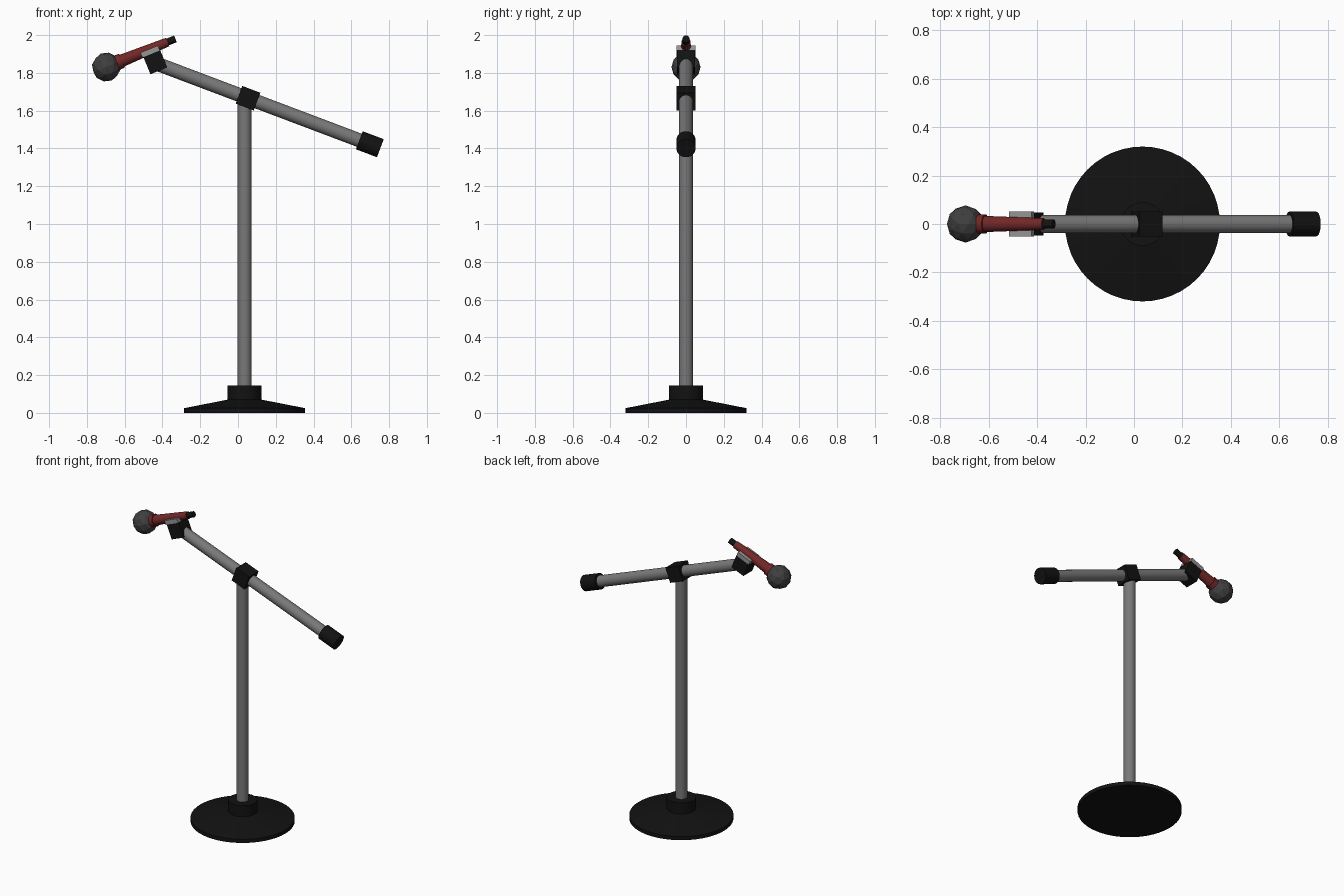
import bpy, bmesh, math
from mathutils import Vector, Matrix

if "Cube" in bpy.data.objects:
    bpy.data.objects.remove(bpy.data.objects["Cube"])


def material(name, r, g, b):
    m = bpy.data.materials.new(name)
    m.diffuse_color = (r, g, b, 1)
    m.use_nodes = True
    m.node_tree.nodes["Principled BSDF"].inputs["Base Color"].default_value = m.diffuse_color
    return m


BLACK = material("matte black", 0.006, 0.006, 0.006)
STEEL = material("grey steel", 0.19, 0.19, 0.19)
RED = material("dark red", 0.17, 0.02, 0.02)
MESH = material("charcoal", 0.05, 0.05, 0.05)
CLIP = material("light grey", 0.30, 0.30, 0.30)


def finish(name, bm, mat, smooth=False):
    bmesh.ops.recalc_face_normals(bm, faces=bm.faces[:])
    me = bpy.data.meshes.new(name)
    bm.to_mesh(me)
    bm.free()
    me.materials.append(mat)
    ob = bpy.data.objects.new(name, me)
    bpy.context.collection.objects.link(ob)
    if smooth:
        bpy.ops.object.select_all(action='DESELECT')
        ob.select_set(True)
        bpy.context.view_layer.objects.active = ob
        bpy.ops.object.shade_smooth_by_angle(angle=math.radians(30))
    return ob


def lathe(name, start, direction, profile, mat, n=32):
    """Closed solid of revolution; profile is (radius, distance along the axis)."""
    rot = Vector(direction).to_track_quat('Z', 'Y').to_matrix().to_4x4()
    mw = Matrix.Translation(start) @ rot
    bm = bmesh.new()
    rings = [[bm.verts.new(mw @ Vector((r * math.cos(a), r * math.sin(a), h)))
              for a in (2 * math.pi * i / n for i in range(n))] for r, h in profile]
    for lo, hi in zip(rings, rings[1:]):
        for i in range(n):
            j = (i + 1) % n
            bm.faces.new((lo[i], lo[j], hi[j], hi[i]))
    bm.faces.new(rings[0][::-1])
    bm.faces.new(rings[-1])
    return finish(name, bm, mat, True)


def box(name, centre, size, tilt, mat):
    """Box turned about y so that its local x rises by tilt."""
    bm = bmesh.new()
    mw = Matrix.Translation(centre) @ Matrix.Rotation(-tilt, 4, 'Y') @ Matrix.Diagonal((*size, 1))
    bmesh.ops.create_cube(bm, size=1, matrix=mw)
    return finish(name, bm, mat)


BOOM = math.radians(-20.7)
MIC = math.radians(22.2)
boom_dir = Vector((math.cos(BOOM), 0, math.sin(BOOM)))
mic_dir = Vector((math.cos(MIC), 0, math.sin(MIC)))
mic_up = Vector((-math.sin(MIC), 0, math.cos(MIC)))
UP = (0, 0, 1)
CX = 0.035

# stand
lathe("base", (CX, 0, 0), UP,
      [(0.32, 0), (0.32, 0.025), (0.09, 0.07), (0.09, 0.145)], BLACK, 48)
lathe("pole", (CX, 0, 0.12), UP, [(0.037, 0), (0.037, 1.53)], STEEL)

# boom arm, pivot and counterweight
joint = Vector((0.053, 0, 1.666))
box("pivot_block", joint, (0.102, 0.102, 0.1), BOOM, BLACK)
lathe("boom_arm", joint - boom_dir * 0.515, boom_dir, [(0.037, 0), (0.037, 1.18)], STEEL)
lathe("counterweight", joint + boom_dir * 0.63, boom_dir, [(0.051, 0), (0.051, 0.119)], BLACK)

# microphone holder
clamp = Vector((-0.438, 0, 1.857))
box("clamp_block", clamp, (0.096, 0.096, 0.1), MIC, BLACK)
box("mic_clip", clamp + mic_up * 0.062 - mic_dir * 0.004, (0.1, 0.102, 0.028), MIC, CLIP)

# microphone, measured along its axis from the centre of the head
head = Vector((-0.697, 0, 1.831))
bm = bmesh.new()
bmesh.ops.create_icosphere(bm, subdivisions=2, radius=0.077,
                           matrix=Matrix.Translation(head) @ Matrix.Rotation(-MIC, 4, 'Y'))
finish("mic_head", bm, MESH)
lathe("mic_collar", head + mic_dir * 0.055, mic_dir, [(0.04, 0), (0.04, 0.034)], RED)
lathe("mic_body", head + mic_dir * 0.07, mic_dir, [(0.034, 0), (0.024, 0.28)], RED)
lathe("mic_tail", head + mic_dir * 0.34, mic_dir, [(0.019, 0), (0.019, 0.055)], BLACK)
